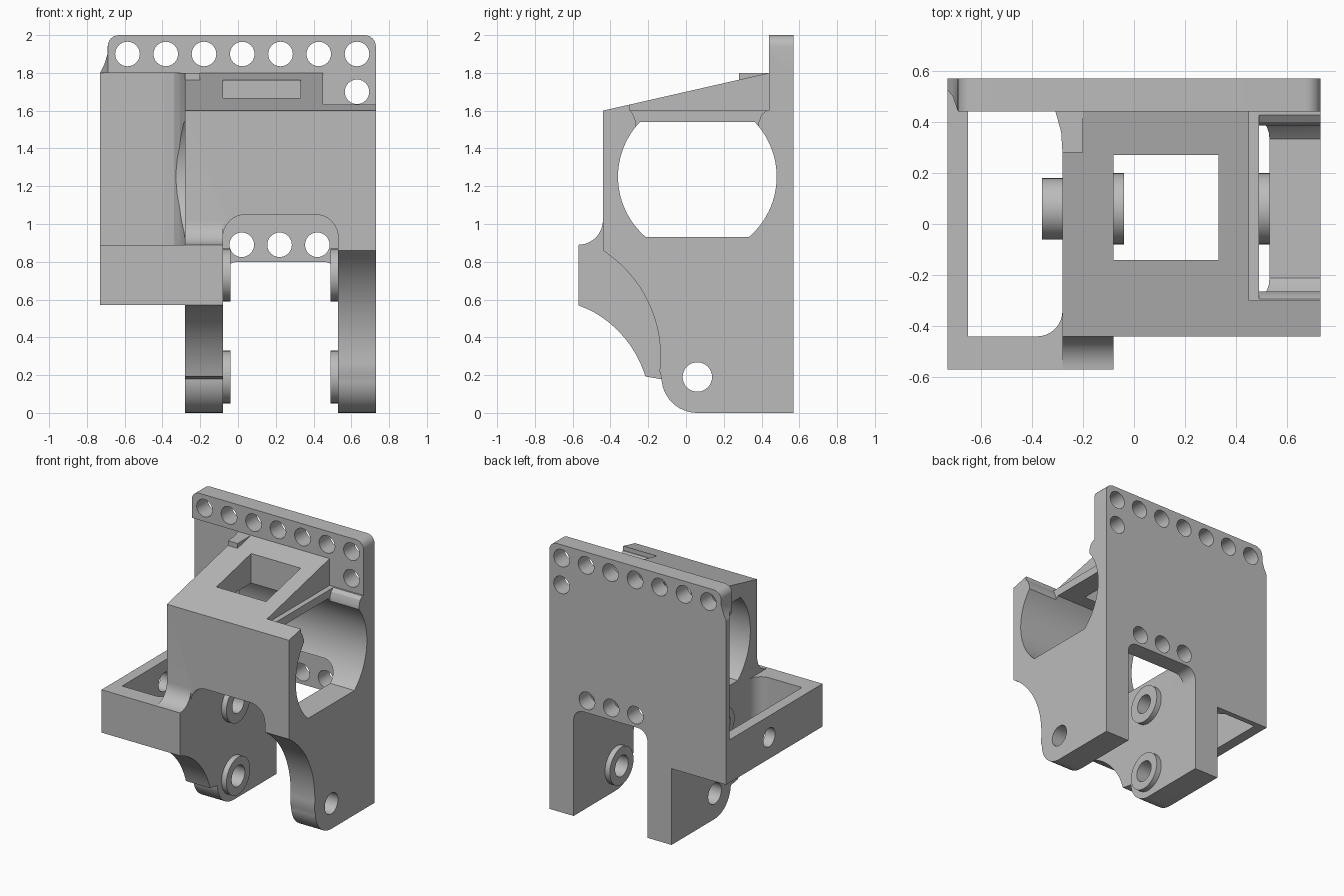
import bpy
import bmesh
from math import cos, sin, radians, atan2, hypot, degrees

cube = bpy.data.objects.get("Cube")
if cube:
    bpy.data.objects.remove(cube)

grey = bpy.data.materials.new("plain_grey")
grey.use_nodes = True
COLOR = (0.5, 0.5, 0.5, 1)
grey.diffuse_color = COLOR
grey.node_tree.nodes["Principled BSDF"].inputs["Base Color"].default_value = COLOR


def arc(cx, cy, r, start, end, n=12):
    angles = [radians(start + (end - start) * i / n) for i in range(n + 1)]
    return [(cx + r * cos(a), cy + r * sin(a)) for a in angles]


def arc_between(c, p, q):
    """Arc about c that starts at p and ends at the direction of q."""
    a = degrees(atan2(p[1] - c[1], p[0] - c[0]))
    b = degrees(atan2(q[1] - c[1], q[0] - c[0]))
    pts = arc(*c, hypot(p[0] - c[0], p[1] - c[1]), a, b, 16)
    return pts[:-1] + [q]


def prism(name, pts, axis, lo, hi):
    """Extrude a 2D outline along an axis."""
    place = {"x": lambda p, t: (t, p[0], p[1]),
             "y": lambda p, t: (p[0], t, p[1]),
             "z": lambda p, t: (p[0], p[1], t)}[axis]
    bm = bmesh.new()
    ends = [[bm.verts.new(place(p, t)) for p in pts] for t in (lo, hi)]
    for ring in ends:
        bm.faces.new(ring)
    for i in range(len(pts)):
        j = (i + 1) % len(pts)
        bm.faces.new((ends[0][i], ends[0][j], ends[1][j], ends[1][i]))
    bmesh.ops.recalc_face_normals(bm, faces=bm.faces)
    mesh = bpy.data.meshes.new(name)
    bm.to_mesh(mesh)
    bm.free()
    mesh.materials.append(grey)
    obj = bpy.data.objects.new(name, mesh)
    bpy.context.collection.objects.link(obj)
    return obj


def box(name, x, y, z):
    return prism(name, [(x[0], y[0]), (x[1], y[0]), (x[1], y[1]), (x[0], y[1])], "z", *z)


def rod(name, axis, center, r, lo, hi):
    return prism(name, arc(*center, r, 0, 360, 32)[:-1], axis, lo, hi)


def combine(target, tool, operation):
    mod = target.modifiers.new(tool.name, "BOOLEAN")
    mod.object, mod.operation, mod.solver = tool, operation, "EXACT"
    bpy.context.view_layer.update()
    graph = bpy.context.evaluated_depsgraph_get()
    mesh = bpy.data.meshes.new_from_object(target.evaluated_get(graph))
    target.modifiers.clear()
    target.data = mesh
    bpy.data.objects.remove(tool)


# Main block with sloped top and rounded feet
PIVOT = (0.06, 0.19)
foot = arc(*PIVOT, 0.19, 270, 180)
toe = (-0.14, 0.22)
block_side = ([(-0.44, 1.6), (0.44, 1.8), (0.57, 1.8), (0.57, 0)] + foot
              + arc_between((-0.8, 0.3), toe, (-0.44, 0.86)))
bracket = prism("mounting_bracket", block_side, "x", -0.28, 0.73)

# Solid parts added to the block
plate = ([(-0.28, 0.57), (0.73, 0.57)] + arc(0.67, 1.94, 0.06, 0, 90, 6)
         + arc(-0.63, 1.94, 0.06, 90, 180, 6)
         + [(-0.69, 1.9), (-0.71, 1.84), (-0.73, 1.8), (-0.73, 0.57)])
leg_front = (arc(-0.57, 1.02, 0.13, 0, -90) + [(-0.57, 0.57), (-0.5, 0.54)]
             + arc_between((-0.78, 0.02), (-0.5, 0.54), (-0.14, 0.18))[1:]
             + [(0.06, 0.19), (0.06, 1.02)])
solids = [
    prism("back_plate", plate, "y", 0.44, 0.57),
    prism("left_leg_front", leg_front, "x", -0.28, -0.08),
    box("tray", (-0.73, -0.2), (-0.57, 0.5), (0.57, 0.89)),
    box("plate_gusset", (-0.45, -0.2), (0.28, 0.5), (0.57, 1.8)),
]
for part in solids:
    combine(bracket, part, "UNION")


# Side recess and tray cavity share one outline with filleted corners
def cavity(left):
    return ([(left, -0.44)] + arc(-0.38, -0.34, 0.1, -90, 0, 8)
            + [(-0.28, 0.28), (-0.285, 0.36), (-0.31, 0.45), (-0.34, 0.5),
               (-0.39, 0.53), (left, 0.53)])


def slot(top, r):
    return ([(-0.08, -0.1), (0.53, -0.1)] + arc(0.53 - r, top - r, r, 0, 90, 8)
            + arc(-0.08 + r, top - r, r, 90, 180, 8))


bore = (arc(0.06, 1.25, 0.42, -49.6, 43.7, 24)
        + arc(0.06, 1.25, 0.42, 136.3, 229.6, 24))
pocket_side = [(-0.26, 1.45), (-0.265, 1.54), (-0.28, 1.58), (-0.3, 1.61),
               (0.44, 1.61), (0.4, 1.58), (0.385, 1.54), (0.385, 1.45)]
cutters = [
    prism("tray_cavity", cavity(-0.65), "z", 0.5, 1.0),
    prism("plate_recess", cavity(-0.8), "z", 0.89, 1.8),
    prism("edge_chamfer", [(-0.75, 0.55), (-0.71, 0.5), (-0.685, 0.43), (-0.75, 0.43)],
          "z", 1.75, 2.1),
    prism("leg_slot", slot(1.05, 0.12), "y", -0.7, 0.44),
    prism("rear_slot", slot(0.8, 0.08), "y", 0.4, 0.7),
    prism("cross_bore", bore, "x", -0.5, 0.8),
    prism("pocket_lip", pocket_side, "x", 0.49, 0.8),
    box("pocket_top", (0.45, 0.8), (-0.3, 0.44), (1.6, 1.9)),
    box("top_window", (-0.08, 0.33), (-0.14, 0.27), (1.3, 2.1)),
]
for tool in cutters:
    combine(bracket, tool, "DIFFERENCE")

# Raised bosses around the pivot holes
UPPER = (0.06, 0.73)
for center in (PIVOT, UPPER):
    combine(bracket, rod("left_boss", "x", center, 0.14, -0.1, -0.04), "UNION")
    combine(bracket, rod("right_boss", "x", center, 0.14, 0.49, 0.55), "UNION")
combine(bracket, rod("outer_boss", "x", UPPER, 0.12, -0.36, -0.26), "UNION")

# Drilled holes
holes = [rod("pivot_hole", "x", PIVOT, 0.078, -0.5, 0.8),
         rod("upper_hole", "x", UPPER, 0.07, -0.8, 0.65)]
spots = [(-0.585 + 0.2025 * i, 1.9) for i in range(7)] + [(0.63, 1.7)]
spots += [(0.02 + 0.2 * i, 0.89) for i in range(3)]
holes += [rod("plate_hole", "y", spot, 0.065, 0.4, 0.7) for spot in spots]
for tool in holes:
    combine(bracket, tool, "DIFFERENCE")

# Smooth curves, sharp edges
bpy.ops.object.select_all(action="DESELECT")
bracket.select_set(True)
bpy.context.view_layer.objects.active = bracket
bpy.ops.object.shade_smooth_by_angle(angle=radians(25))
